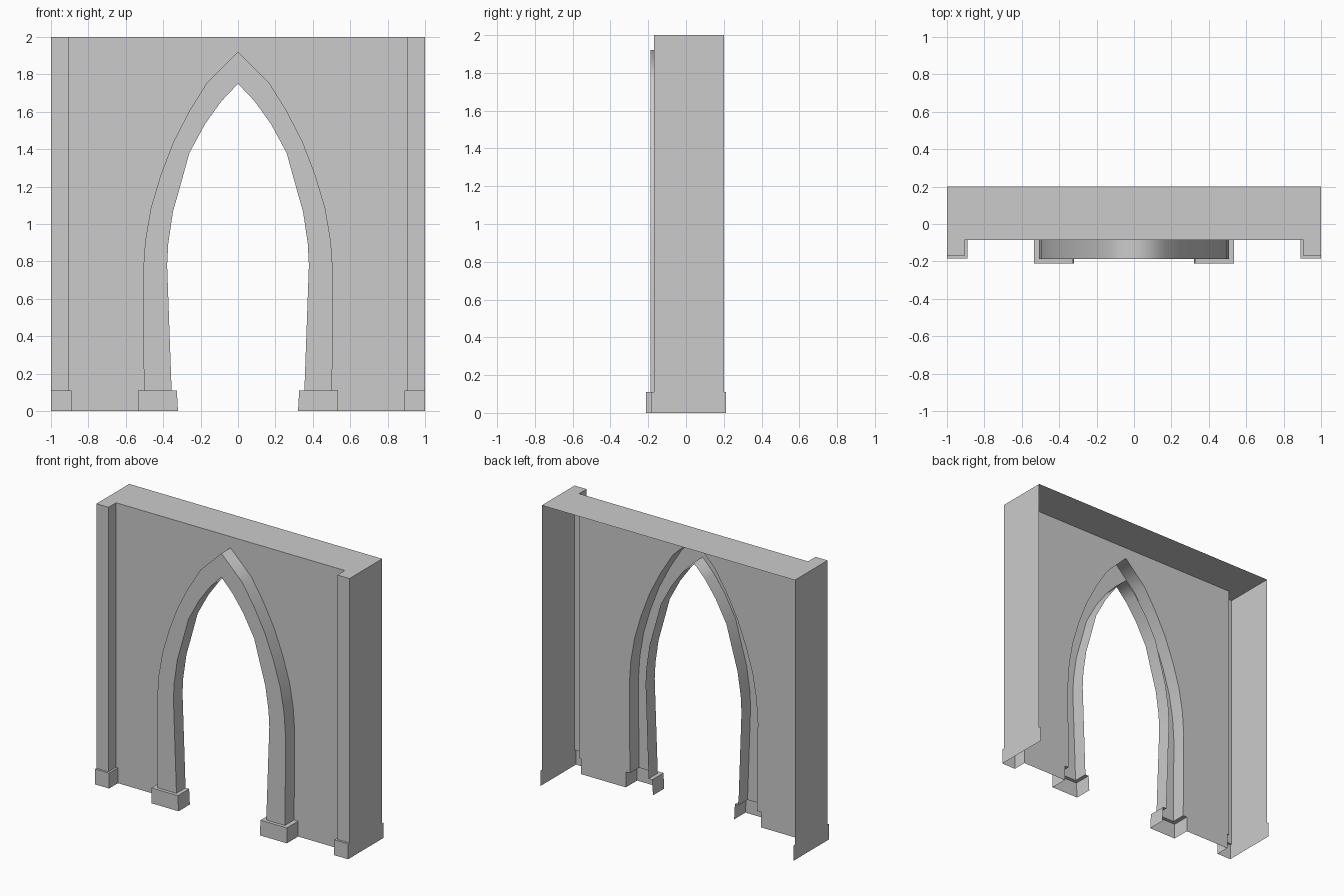
import bpy, bmesh, math

if "Cube" in bpy.data.objects:
    bpy.data.objects.remove(bpy.data.objects["Cube"])

WALL, BACK, TOP, BASE = -0.085, 0.2, 2.0, 0.11

# Right half of the pointed arch, apex to foot, as (x, z)
inner = [(0, 1.75), (.09, 1.655), (.176, 1.535), (.26, 1.38), (.304, 1.22),
         (.348, 1.065), (.373, .895), (.379, .78), (.355, BASE)]
outer = [(0, 1.92), (.165, 1.757), (.26, 1.605), (.345, 1.44), (.414, 1.26),
         (.466, 1.085), (.496, .91), (.508, .74), (.503, BASE)]


def at_y(path, y):
    return [(x, y, z) for x, z in path]


def at_z(path, z):
    return [(x, y, z) for x, y in path]


def strip(a, b):
    """Quads joining two paths of equal length."""
    return [(a[i], a[i + 1], b[i + 1], b[i]) for i in range(len(a) - 1)]


def u_path(x0, x1, front, back=WALL):
    """Plan of a box open at the back, inner side first."""
    return [(x0, WALL), (x0, front), (x1, front), (x1, back)]


def make(name, faces, smooth=False):
    """Half shell from faces, mirrored across x."""
    bm = bmesh.new()
    for f in faces:
        bm.faces.new([bm.verts.new(p) for p in f])
    bmesh.ops.remove_doubles(bm, verts=bm.verts, dist=1e-5)
    me = bpy.data.meshes.new(name)
    bm.to_mesh(me)
    bm.free()
    ob = bpy.data.objects.new(name, me)
    bpy.context.collection.objects.link(ob)
    mod = ob.modifiers.new("mirror", 'MIRROR')
    mod.use_clip = True
    if smooth:
        bpy.ops.object.select_all(action='DESELECT')
        ob.select_set(True)
        bpy.context.view_layer.objects.active = ob
        bpy.ops.object.shade_smooth_by_angle(angle=math.radians(30))
    return ob


# Wall sheet with openings behind the arch and bases
make("wall", [at_y([(0, TOP)] + outer + [(.535, BASE), (.535, 0), (.89, 0), (.89, BASE),
                                         (.905, BASE), (.905, TOP)], WALL)])

# Top slab, open underneath
make("wall_top", [at_z([(0, BACK), (0, WALL), (.905, WALL), (.905, -.17),
                        (1, -.17), (1, BACK)], TOP)])

# Corner pilasters with the end walls
pil = u_path(.905, 1, -.17, BACK)
make("corner_pilaster", strip(at_z(pil, BASE), at_z(pil, TOP)))

# Corner bases with their ledges
cb = u_path(.89, 1, -.185, .2125)
make("corner_base", strip(at_z(cb, 0), at_z(cb, BASE))
     + strip(at_z(cb[:3], BASE), at_z(pil[:3], BASE)))

# Arch moulding: reveal, front face, outer side
FRONT = -.188
make("arch_moulding", strip(at_y(inner, WALL), at_y(inner, FRONT))
     + strip(at_y(inner, FRONT), at_y(outer, FRONT))
     + strip(at_y(outer, FRONT), at_y(outer, WALL)), smooth=True)

# Arch bases with their ledges
low, high = u_path(.321, .535, -.2125), u_path(.327, .535, -.2125)
make("arch_base", strip(at_z(low, 0), at_z(high, BASE))
     + strip(at_z(high, BASE), at_z(u_path(.355, .503, FRONT), BASE)))
